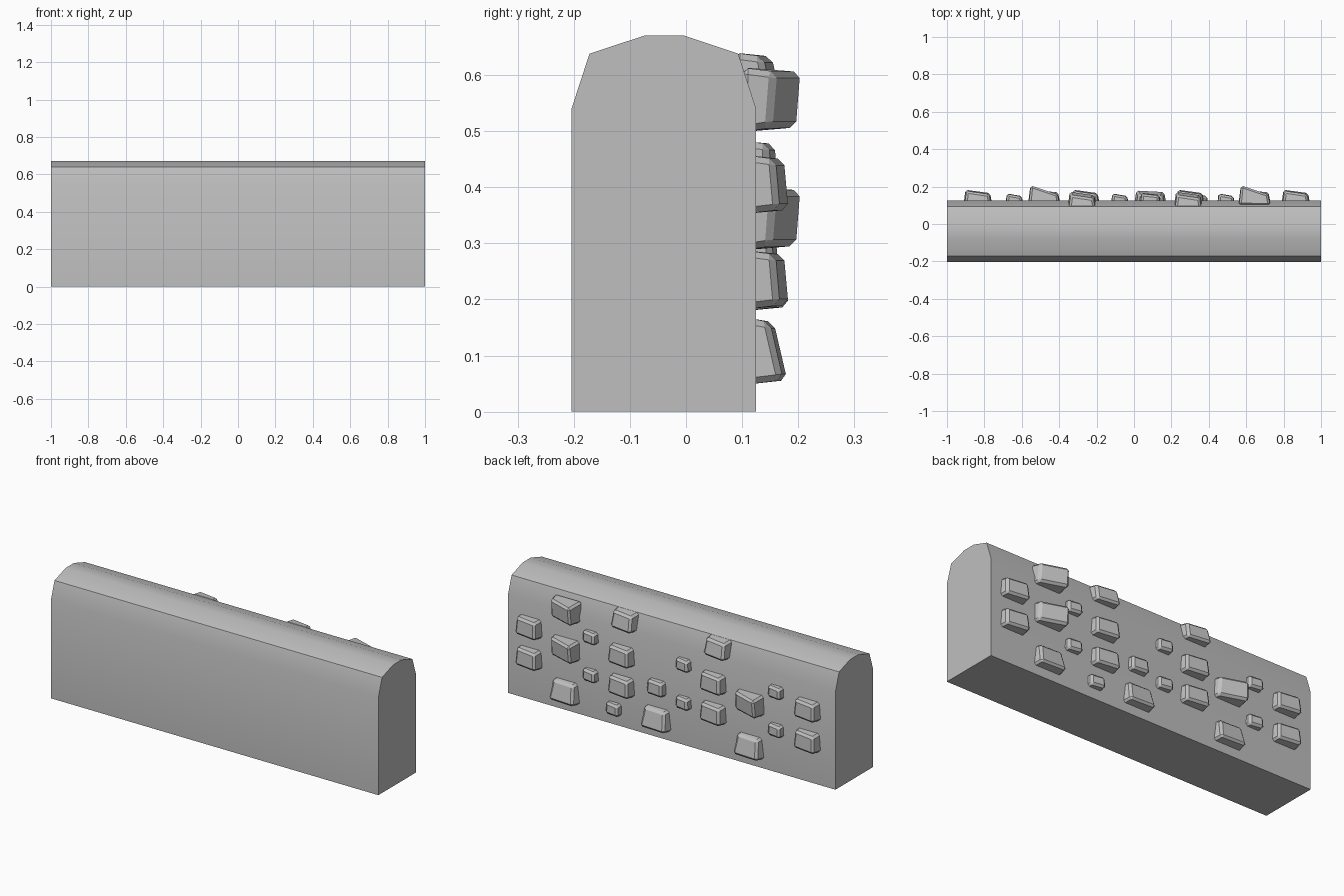
import bpy
import bmesh
import math

if "Cube" in bpy.data.objects:
    bpy.data.objects.remove(bpy.data.objects["Cube"])

GREY = (0.52, 0.52, 0.52, 1.0)
stone_grey = bpy.data.materials.new("stone_grey")
stone_grey.use_nodes = True
stone_grey.diffuse_color = GREY
stone_grey.node_tree.nodes["Principled BSDF"].inputs["Base Color"].default_value = GREY


def add_object(name, bm):
    bmesh.ops.recalc_face_normals(bm, faces=bm.faces)
    mesh = bpy.data.meshes.new(name)
    bm.to_mesh(mesh)
    bm.free()
    mesh.materials.append(stone_grey)
    obj = bpy.data.objects.new(name, mesh)
    bpy.context.collection.objects.link(obj)
    return obj


# Wall body: rounded-top profile extruded along x
BACK = 0.125
profile = [(-0.204, 0), (-0.204, 0.54), (-0.172, 0.638), (-0.075, 0.67),
           (-0.003, 0.67), (0.093, 0.638), (BACK, 0.54), (BACK, 0)]
bm = bmesh.new()
end = bm.faces.new([bm.verts.new((-1, y, z)) for y, z in profile])
side = bmesh.ops.extrude_face_region(bm, geom=[end])["geom"]
bmesh.ops.translate(bm, vec=(2, 0, 0),
                    verts=[v for v in side if isinstance(v, bmesh.types.BMVert)])
if not end.is_valid or len([f for f in bm.faces if len(f.verts) == 8]) < 2:
    bm.faces.new([v for v in bm.verts if v.co.x < 0])
wall = add_object("wall", bm)
bpy.context.view_layer.objects.active = wall
wall.select_set(True)
bpy.ops.object.shade_smooth_by_angle(angle=math.radians(30))
wall.select_set(False)


# Protruding stone: tapered, tilted block with chamfered edges
def add_stone(name, x, z, w, h, depth, tilt_x, tilt_z, top_taper, root=0.105):
    bm = bmesh.new()
    bmesh.ops.create_cube(bm, size=2)
    for v in bm.verts:
        sx, outer, sz = v.co.x, v.co.y > 0, v.co.z
        shrink = 0.86 if outer else 1.0
        width = w * shrink * (top_taper if sz > 0 else 1.0)
        y = BACK + depth + tilt_x * sx + tilt_z * sz if outer else root
        v.co = (x + sx * width / 2, y, z + sz * h * shrink / 2)
    bmesh.ops.bevel(bm, geom=bm.edges[:], offset=0.011, segments=1,
                    affect='EDGES', clamp_overlap=True)
    add_object(name, bm)


# Each kind: width, height, depth, tilt along x, tilt along z, top taper, root
kinds = {
    "block_stone": (0.155, 0.105, 0.046, -0.009, -0.004, 0.9, 0.105),
    "wedge_stone": (0.175, 0.115, 0.054, -0.024, 0.004, 0.95, 0.1),
    "foot_stone": (0.175, 0.12, 0.04, -0.004, -0.012, 0.84, 0.105),
    "crown_stone": (0.155, 0.1, 0.03, -0.009, -0.01, 0.9, 0.085),
    "middle_stone": (0.115, 0.085, 0.034, -0.005, -0.003, 0.9, 0.105),
    "small_stone": (0.095, 0.07, 0.03, -0.007, -0.002, 0.92, 0.105),
}
places = {
    "block_stone": [(0.865, 0.405), (0.865, 0.235), (0.3, 0.4), (0.3, 0.232),
                    (-0.26, 0.4), (-0.26, 0.232), (-0.835, 0.405), (-0.835, 0.232)],
    "wedge_stone": [(0.645, 0.556), (0.645, 0.345), (-0.48, 0.345)],
    "foot_stone": [(0.645, 0.108), (0.087, 0.108), (-0.48, 0.108)],
    "crown_stone": [(0.29, 0.59), (-0.278, 0.59)],
    "middle_stone": [(0.087, 0.278)],
    "small_stone": [(0.492, 0.447), (0.492, 0.237), (0.35, 0.09), (-0.076, 0.447),
                    (-0.076, 0.237), (-0.64, 0.447), (-0.64, 0.237)],
}
for kind, spots in places.items():
    for i, (x, z) in enumerate(spots, 1):
        w, h, depth, tilt_x, tilt_z, taper, root = kinds[kind]
        add_stone(f"{kind}_{i}", x, z, w, h, depth, tilt_x, tilt_z, taper, root)
